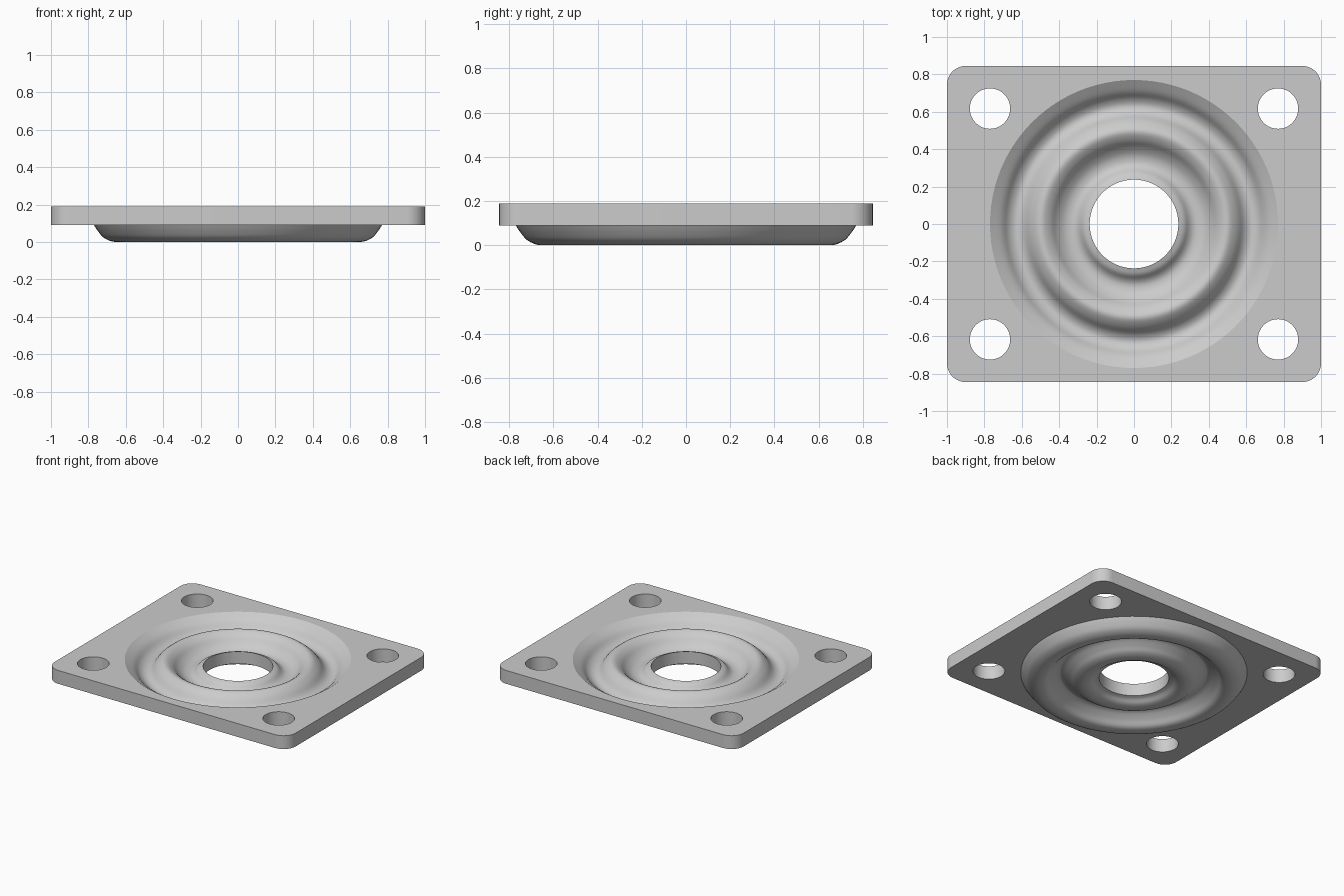
import bpy, bmesh
from math import cos, sin, pi, hypot
from mathutils import Vector

if "Cube" in bpy.data.objects:
    bpy.data.objects.remove(bpy.data.objects["Cube"])

SEG = 96
RING_R, HOLE_R = 0.77, 0.237
HX, HY, CORNER = 1.0, 0.845, 0.1
Z0, Z1 = 0.09, 0.19


def arc(cx, cy, r, a0, a1, n, closed=False):
    steps = n if closed else n + 1
    return [(cx + r * cos(a0 + (a1 - a0) * i / n), cy + r * sin(a0 + (a1 - a0) * i / n))
            for i in range(steps)]


def smooth_profile(pts, sub=4):
    """Catmull-Rom curve through (radius, z) points."""
    p = [Vector(q) for q in pts]
    p = [2 * p[0] - p[1]] + p + [2 * p[-1] - p[-2]]
    out = []
    for i in range(1, len(p) - 2):
        a, b, c, d = p[i - 1:i + 3]
        for k in range(sub):
            t = k / sub
            out.append(0.5 * (2 * b + (c - a) * t + (2 * a - 5 * b + 4 * c - d) * t ** 2
                              + (3 * b - a - 3 * c + d) * t ** 3))
    return out + [p[-2]]


# Flat plate: rounded rectangle with bolt holes and a large ring opening
outline = []
for i, (sx, sy) in enumerate([(1, 1), (-1, 1), (-1, -1), (1, -1)]):
    outline += arc(sx * (HX - CORNER), sy * (HY - CORNER), CORNER, i * pi / 2, (i + 1) * pi / 2, 10)
loops = [outline, arc(0, 0, RING_R, 0, 2 * pi, SEG, True)]
loops += [arc(sx * 0.77, sy * 0.617, 0.108, 0, 2 * pi, 48, True) for sx in (1, -1) for sy in (1, -1)]

curve = bpy.data.curves.new("mounting_plate", 'CURVE')
curve.dimensions = '2D'
curve.fill_mode = 'BOTH'
curve.extrude = (Z1 - Z0) / 2
for pts in loops:
    s = curve.splines.new('POLY')
    s.points.add(len(pts) - 1)
    for p, (x, y) in zip(s.points, pts):
        p.co = (x, y, 0, 1)
    s.use_cyclic_u = True
plate = bpy.data.objects.new("mounting_plate", curve)
bpy.context.collection.objects.link(plate)
bpy.context.view_layer.objects.active = plate
plate.select_set(True)
bpy.ops.object.convert(target='MESH')
plate = bpy.context.object

bm = bmesh.new()
bm.from_mesh(plate.data)
bmesh.ops.translate(bm, verts=bm.verts, vec=(0, 0, (Z0 + Z1) / 2))
bm.normal_update()
# Open the wall where the plate meets the corrugated ring
wall = [f for f in bm.faces if abs(f.normal.z) < 0.5
        and all(hypot(v.co.x, v.co.y) < RING_R + 0.01 for v in f.verts)]
bmesh.ops.delete(bm, geom=wall, context='FACES')

# Corrugated ring: wavy upper and lower profiles turned about z
top = smooth_profile([(RING_R, Z1), (.71, .15), (.67, .107), (.63, .09), (.59, .107), (.55, .155),
                      (.50, .186), (.45, .163), (.41, .12), (.37, .092), (.33, .085), (.30, .097),
                      (.27, .126), (HOLE_R, .14)])
low = smooth_profile([(RING_R, Z0), (.75, .06), (.72, .025), (.68, .005), (.64, .001), (.60, .012),
                      (.56, .05), (.50, .085), (.44, .053), (.40, .022), (.35, .007), (.30, .015),
                      (.265, .038), (HOLE_R, .048)])
profile = top + low[::-1]
rings = [[bm.verts.new((p.x * cos(2 * pi * i / SEG), p.x * sin(2 * pi * i / SEG), p.y))
          for p in profile] for i in range(SEG)]
for i in range(SEG):
    a, b = rings[i], rings[(i + 1) % SEG]
    for j in range(len(profile) - 1):
        bm.faces.new((a[j], a[j + 1], b[j + 1], b[j]))
bmesh.ops.remove_doubles(bm, verts=bm.verts, dist=0.0005)
bmesh.ops.recalc_face_normals(bm, faces=bm.faces)
# Rest the lowest point on the ground
bmesh.ops.translate(bm, verts=bm.verts, vec=(0, 0, -min(v.co.z for v in bm.verts)))
bm.to_mesh(plate.data)
bm.free()
bpy.ops.object.shade_smooth_by_angle(angle=0.42)
